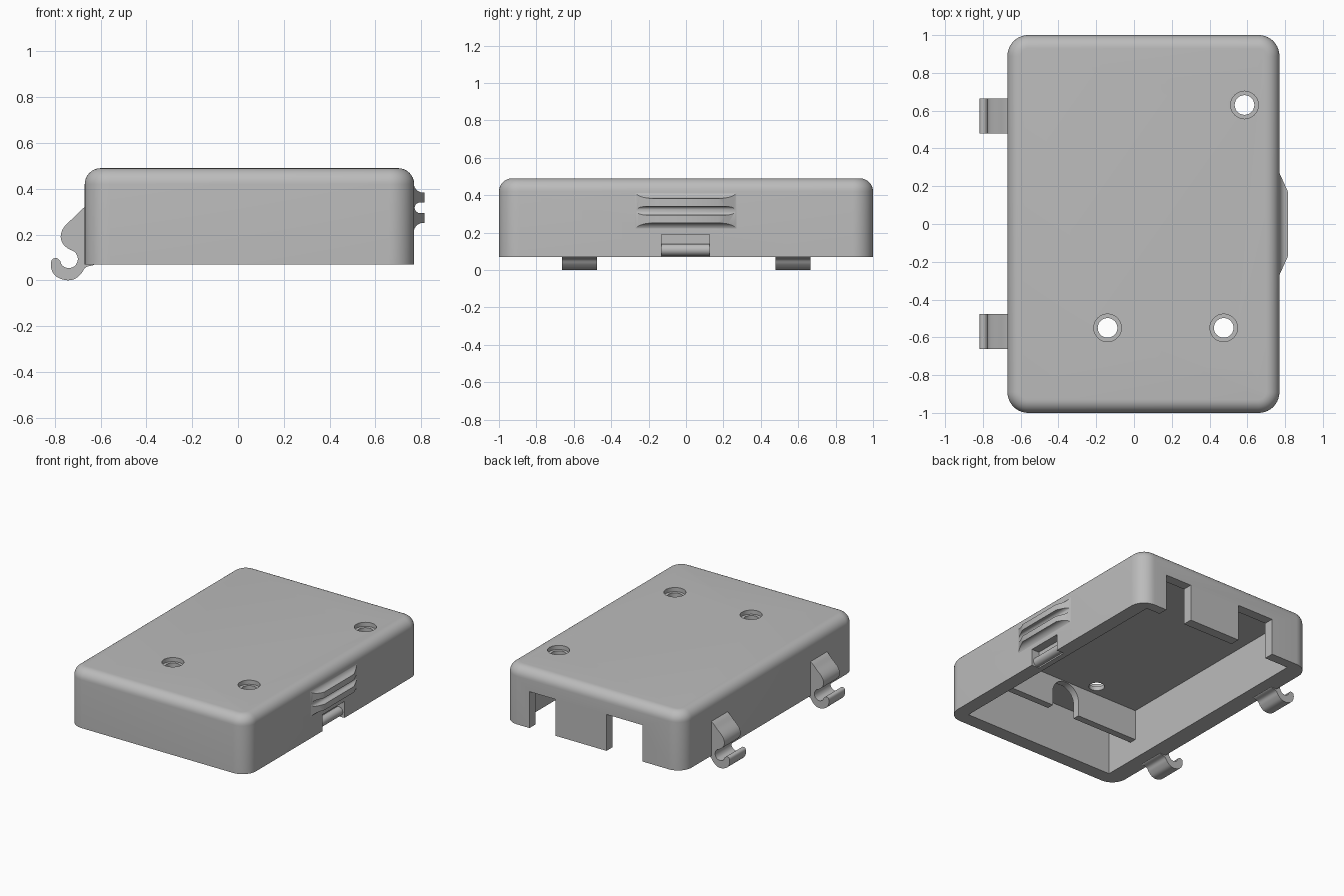
import bpy, bmesh, math
from mathutils import Vector

cube = bpy.data.objects.get("Cube")
if cube:
    bpy.data.objects.remove(cube, do_unlink=True)

mat = bpy.data.materials.new("plain grey plastic")
mat.use_nodes = True
GREY = (0.5, 0.5, 0.5, 1)
mat.diffuse_color = GREY
mat.node_tree.nodes["Principled BSDF"].inputs["Base Color"].default_value = GREY


def make(name, bm):
    bmesh.ops.recalc_face_normals(bm, faces=bm.faces)
    mesh = bpy.data.meshes.new(name)
    bm.to_mesh(mesh)
    bm.free()
    mesh.materials.append(mat)
    obj = bpy.data.objects.new(name, mesh)
    bpy.context.collection.objects.link(obj)
    return obj


def box_bm(x0, x1, y0, y1, z0, z1):
    bm = bmesh.new()
    bmesh.ops.create_cube(bm, size=1)
    for v in bm.verts:
        v.co = ((x0, x1)[v.co.x > 0], (y0, y1)[v.co.y > 0], (z0, z1)[v.co.z > 0])
    return bm


def box(name, *bounds):
    return make(name, box_bm(*bounds))


def prism(name, points, start, depth):
    """Extrude a list of 3D points along the depth vector."""
    bm = bmesh.new()
    start = Vector(start)
    face = bm.faces.new([bm.verts.new(start + Vector(p)) for p in points])
    ext = bmesh.ops.extrude_face_region(bm, geom=[face])
    new = [g for g in ext["geom"] if isinstance(g, bmesh.types.BMVert)]
    bmesh.ops.translate(bm, verts=new, vec=depth)
    return make(name, bm)


def disc(name, centre, radius, z0, z1):
    ring = [(radius * math.cos(a), radius * math.sin(a), 0)
            for a in (math.tau * i / 48 for i in range(48))]
    return prism(name, ring, (*centre, z0), (0, 0, z1 - z0))


def smooth_loop(points, steps=5):
    """Closed Catmull-Rom loop through 2D points, returned in the XZ plane."""
    pts = [Vector((x, 0, z)) for x, z in points]
    out = []
    for i in range(len(pts)):
        a, b, c, d = (pts[(i + k) % len(pts)] for k in (-1, 0, 1, 2))
        for s in range(steps):
            t = s / steps
            out.append(b + (c - a) * t / 2 + (a * 2 - b * 5 + c * 4 - d) * t * t / 2
                       + (b * 3 - a - c * 3 + d) * t ** 3 / 2)
    return out


def combine(obj, other, operation):
    mod = obj.modifiers.new(operation, 'BOOLEAN')
    mod.operation, mod.object, mod.solver = operation, other, 'EXACT'
    bpy.context.view_layer.objects.active = obj
    bpy.ops.object.modifier_apply(modifier=mod.name)
    bpy.data.objects.remove(other, do_unlink=True)


# Main shell: rounded upright corners, then a rounded top rim
X0, X1, BOTTOM, TOP, CEILING = -0.67, 0.77, 0.07, 0.49, 0.43
bm = box_bm(X0, X1, -1, 1, BOTTOM, TOP)
upright = [e for e in bm.edges if abs(e.verts[0].co.z - e.verts[1].co.z) > 0.1]
bmesh.ops.bevel(bm, geom=upright, offset=0.11, segments=10, profile=0.5, affect='EDGES')
rim = [e for e in bm.edges if all(v.co.z > TOP - 0.001 for v in e.verts)]
bmesh.ops.bevel(bm, geom=rim, offset=0.07, segments=8, profile=0.5, affect='EDGES')
shell = make("cover_shell", bm)

# Open cavity underneath
combine(shell, box("cavity", X0 + 0.13, X1 - 0.1, -0.9, 0.93, -0.1, CEILING), 'DIFFERENCE')

# Connector openings in the back wall
for xa, xb in ((0.35, 0.56), (-0.35, -0.06)):
    combine(shell, box("port", xa, xb, 0.85, 1.1, -0.1, 0.335), 'DIFFERENCE')

# Counterbored screw holes
for centre in ((0.585, 0.63), (-0.14, -0.55), (0.475, -0.55)):
    combine(shell, disc("bore", centre, 0.073, TOP - 0.03, 0.6), 'DIFFERENCE')
    combine(shell, disc("hole", centre, 0.052, 0.3, 0.6), 'DIFFERENCE')

# Latch pocket below the grip
combine(shell, box("pocket", X1 - 0.06, 0.9, -0.13, 0.125, -0.1, 0.19), 'DIFFERENCE')

# Latch bar inside the pocket
bar = [(0.032 * math.cos(a), 0, 0.032 * math.sin(a))
       for a in (math.tau * i / 24 for i in range(24))]
latch = prism("latch_bar", bar, (X1 - 0.045, -0.13, 0.108), (0, 0.255, 0))

# Inner rib with an arched cable opening
rib = box("inner_rib", X0 + 0.12, X1 - 0.09, -0.68, -0.63, 0.21, CEILING + 0.01)
arch = [(0.11 * math.cos(a), 0, 0.11 * math.sin(a))
        for a in (math.pi * i / 20 for i in range(21))]
arch += [(-0.11, 0, -0.2), (0.11, 0, -0.2)]
combine(rib, prism("arch", arch, (0.06, -0.8, 0.315), (0, 0.3, 0)), 'DIFFERENCE')


# Finger grip: two ridges with coved outer sides and a round groove between
def arc(cx, cz, r, a0, a1, n=10):
    return [(cx + r * math.cos(math.radians(a0 + (a1 - a0) * i / n)), 0,
             cz + r * math.sin(math.radians(a0 + (a1 - a0) * i / n))) for i in range(n + 1)]


profile = [(0.74, 0, 0.43)] + arc(0.81, 0.425, 0.042, 180, 270)
profile += [(0.815, 0, 0.383), (0.815, 0, 0.34)] + arc(0.795, 0.317, 0.023, 90, 270)
profile += [(0.815, 0, 0.294), (0.815, 0, 0.251)] + arc(0.81, 0.209, 0.042, 90, 180)
profile += [(0.74, 0, 0.204)]
grip = prism("finger_grip", profile, (0, -0.3, 0), (0, 0.6, 0))
taper = [(0.75, -0.32, 0), (0.77, -0.27, 0), (0.82, -0.16, 0),
         (0.82, 0.16, 0), (0.77, 0.27, 0), (0.75, 0.32, 0)]
combine(grip, prism("taper", taper, (0, 0, 0.1), (0, 0, 0.5)), 'INTERSECT')

# Hinge hooks on the opposite side
hook = [(-0.66, 0.318), (-0.72, 0.272), (-0.762, 0.23), (-0.775, 0.19), (-0.763, 0.157),
        (-0.74, 0.137), (-0.712, 0.122), (-0.7, 0.092), (-0.713, 0.063), (-0.742, 0.053),
        (-0.768, 0.065), (-0.778, 0.085), (-0.795, 0.097), (-0.815, 0.087), (-0.816, 0.05),
        (-0.796, 0.018), (-0.755, 0.001), (-0.715, 0.005), (-0.685, 0.03), (-0.665, 0.057),
        (-0.625, 0.07), (-0.62, 0.1), (-0.64, 0.2)]
hooks = [prism(name, smooth_loop(hook), (0, y, 0), (0, 0.187, 0))
         for name, y in (("front_hinge_hook", -0.663), ("back_hinge_hook", 0.478))]

# Smooth curved faces, keep real edges crisp
for obj in [shell, latch, rib, grip] + hooks:
    bpy.ops.object.select_all(action='DESELECT')
    obj.select_set(True)
    bpy.context.view_layer.objects.active = obj
    bpy.ops.object.shade_smooth_by_angle(angle=math.radians(30))
